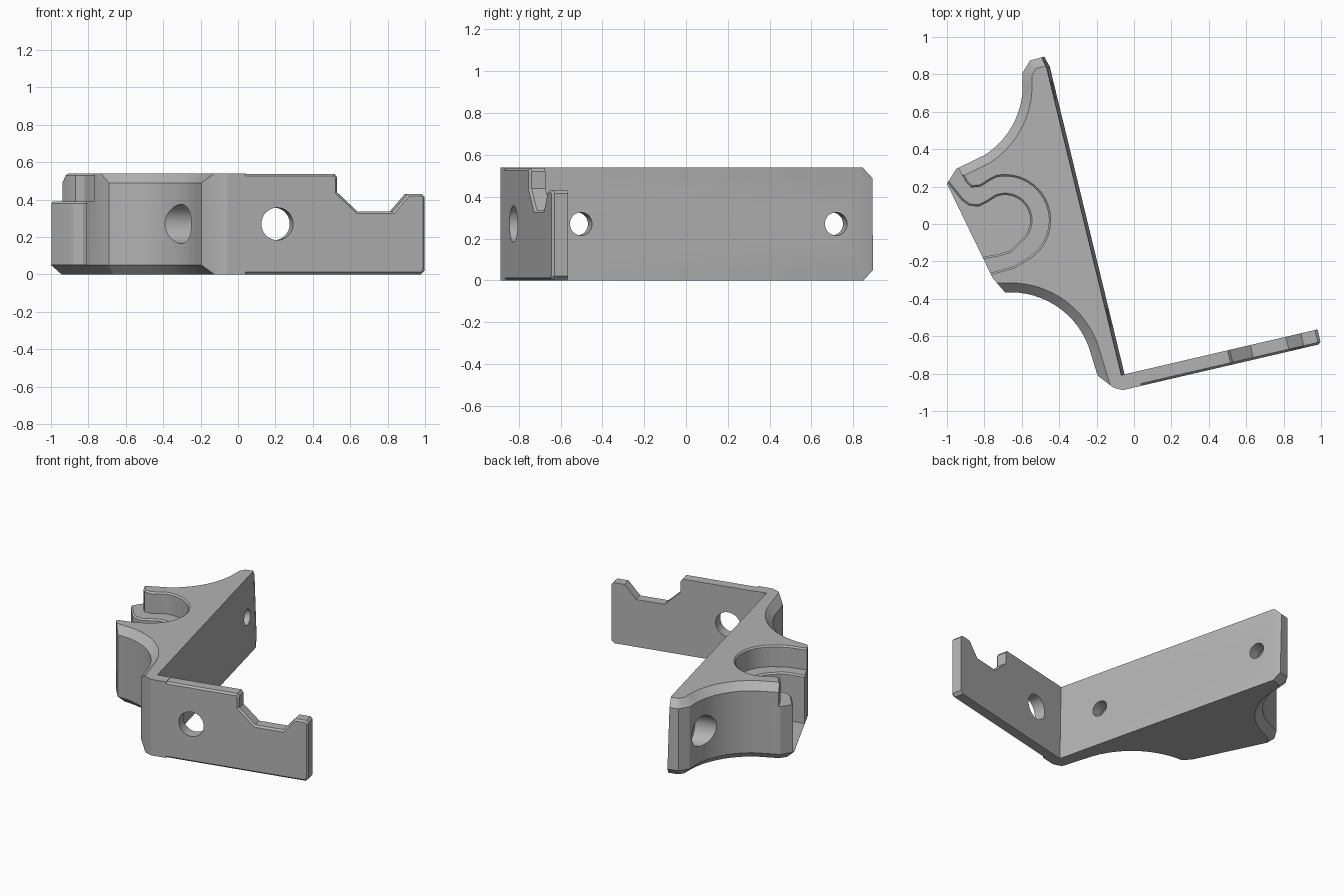
import bpy, bmesh, math
from mathutils import Vector, Matrix

cube = bpy.data.objects.get("Cube")
if cube:
    bpy.data.objects.remove(cube)

grey = bpy.data.materials.new("plain grey")
grey.use_nodes = True
grey.diffuse_color = (0.45, 0.45, 0.45, 1)
grey.node_tree.nodes["Principled BSDF"].inputs["Base Color"].default_value = (0.45, 0.45, 0.45, 1)


def arc(cx, cy, r, a0, a1, n=14):
    angles = [math.radians(a0 + (a1 - a0) * i / n) for i in range(n + 1)]
    return [(cx + r * math.cos(a), cy + r * math.sin(a)) for a in angles]


def inset(points, dists):
    """Move each edge of a counter-clockwise outline inward by its own distance."""
    count, result = len(points), []
    normals = []
    for i in range(count):
        d = (Vector(points[(i + 1) % count]) - Vector(points[i])).normalized()
        normals.append(Vector((-d.y, d.x)))
    for i in range(count):
        a, b = normals[i - 1], normals[i]
        da, db = dists[i - 1], dists[i]
        det = a.x * b.y - a.y * b.x
        if abs(det) < 0.02:
            move = b * db
        else:
            move = Vector((da * b.y - db * a.y, a.x * db - b.x * da)) / det
        result.append(Vector(points[i]) + move)
    return result


def loft(name, points, layers, matrix=None):
    """Stack inset copies of an outline; layers are (height, inset per edge or one inset)."""
    bm = bmesh.new()
    rings = []
    for z, d in layers:
        dists = d if isinstance(d, list) else [d] * len(points)
        rings.append([bm.verts.new((p.x, p.y, z)) for p in inset(points, dists)])
    bm.faces.new(rings[0][::-1])
    bm.faces.new(rings[-1])
    count = len(points)
    for low, high in zip(rings, rings[1:]):
        for i in range(count):
            j = (i + 1) % count
            bm.faces.new((low[i], low[j], high[j], high[i]))
    if matrix:
        bm.transform(matrix)
    return finish(name, bm)


def finish(name, bm):
    bmesh.ops.recalc_face_normals(bm, faces=bm.faces)
    mesh = bpy.data.meshes.new(name)
    bm.to_mesh(mesh)
    bm.free()
    mesh.materials.append(grey)
    obj = bpy.data.objects.new(name, mesh)
    bpy.context.collection.objects.link(obj)
    return obj


def rod(name, radius, start, end):
    a, b = Vector(start), Vector(end)
    bm = bmesh.new()
    turn = (b - a).to_track_quat('Z', 'Y').to_matrix().to_4x4()
    bmesh.ops.create_cone(bm, cap_ends=True, segments=40, radius1=radius, radius2=radius,
                          depth=(b - a).length, matrix=Matrix.Translation((a + b) / 2) @ turn)
    return finish(name, bm)


def activate(obj):
    bpy.ops.object.select_all(action='DESELECT')
    obj.select_set(True)
    bpy.context.view_layer.objects.active = obj


def cut(obj, cutter):
    cutter.hide_render = True
    mod = obj.modifiers.new("cut", 'BOOLEAN')
    mod.operation = 'DIFFERENCE'
    mod.solver = 'EXACT'
    mod.object = cutter
    activate(obj)
    bpy.ops.object.modifier_apply(modifier=mod.name)
    bpy.data.objects.remove(cutter)


# Body outline: each run of points is tagged with the kind of edge leaving it
runs = [
    ("plate", [(-0.05, -0.805), (-0.45, 0.84)]),
    ("chamfer", [(-0.478, 0.895), (-0.555, 0.875), (-0.595, 0.81)]),
    ("chamfer", arc(-1.035, 0.74, 0.44, 0, -58)),
    ("chamfer", [(-0.95, 0.295)]),
    ("side", [(-1.0, 0.215), (-0.755, -0.29)]),
    ("chamfer", [(-0.69, -0.365)]),
    ("chamfer", arc(-0.66, -0.81, 0.445, 90, 15)),
    ("plain", [(-0.195, -0.81), (-0.11, -0.875), (-0.06, -0.888), (0.04, -0.865), (0.022, -0.787)]),
]
# The corner edge after the arc starts one point late, so the arc's last edge keeps its chamfer
outline = [p for _, pts in runs for p in pts]
kinds = [k for k, pts in runs for _ in pts]


def edges(chamfer, side, plate):
    table = {"chamfer": chamfer, "side": side, "plate": plate, "plain": 0}
    return [table[k] for k in kinds]


body = loft("body", outline, [
    (0, edges(0.05, 0.05, 0)),
    (0.05, edges(0, 0, 0.002)),
    (0.49, edges(0, 0, 0.016)),
    (0.54, edges(0.05, 0, 0.018)),
])

# Hooked pocket: a wide shallow step and a narrow deep slot, both open to the side
wide = ([(-0.98, 0.38), (-0.90, 0.225), (-0.87, 0.195), (-0.82, 0.2), (-0.765, 0.235)]
        + arc(-0.69, 0.02, 0.235, 100, -55, 22)
        + [(-0.64, -0.225), (-0.79, -0.268), (-1.0, -0.31), (-1.25, 0.1), (-1.15, 0.4)])
narrow = ([(-1.04, 0.275), (-0.92, 0.125), (-0.88, 0.097), (-0.83, 0.093), (-0.785, 0.115), (-0.735, 0.147)]
          + arc(-0.69, 0.02, 0.135, 100, -50, 20)
          + [(-0.66, -0.14), (-0.72, -0.16), (-0.83, -0.18), (-1.0, -0.21), (-1.2, 0.1)])
for name, shape, floor, rim in (("step_cutter", wide, 0.39, 0.54), ("slot_cutter", narrow, 0.052, 0.39)):
    cut(body, loft(name, shape[::-1], [(floor, 0), (rim - 0.01, 0), (rim, -0.01), (rim + 0.05, -0.01)]))

# Counterbored screw holes, square to the long flat face
into = Vector((-0.972, -0.236, 0))
for centre in (Vector((-0.125, -0.5, 0.27)), Vector((-0.42, 0.72, 0.27))):
    cut(body, rod("hole_cutter", 0.055, centre - into * 0.1, centre + into * 0.45))
    cut(body, rod("counterbore_cutter", 0.105, centre + into * 0.095, centre + into * 0.45))

# Arm with a notched top edge and a bevelled front
place = (Matrix.Translation((-0.06, -0.888, 0)) @ Matrix.Rotation(math.radians(13.1), 4, 'Z')
         @ Matrix.Rotation(math.radians(90), 4, 'X'))
arm_profile = [(0.02, 0), (1.068, 0), (1.088, 0.02), (1.088, 0.415), (1.073, 0.43), (0.996, 0.43),
               (0.914, 0.337), (0.719, 0.337), (0.608, 0.44), (0.608, 0.52), (0.594, 0.538), (0.02, 0.538)]
arm = loft("arm", arm_profile, [(-0.08, 0), (0.0 - 0.012, 0), (0, 0.012)], place)
across = Vector((-0.227, 0.974, 0))
middle = Vector((0.21, -0.825, 0.27))
cut(arm, rod("arm_hole_cutter", 0.087, middle - across * 0.2, middle + across * 0.25))

for obj in (body, arm):
    activate(obj)
    bpy.ops.object.shade_smooth_by_angle(angle=math.radians(25))
